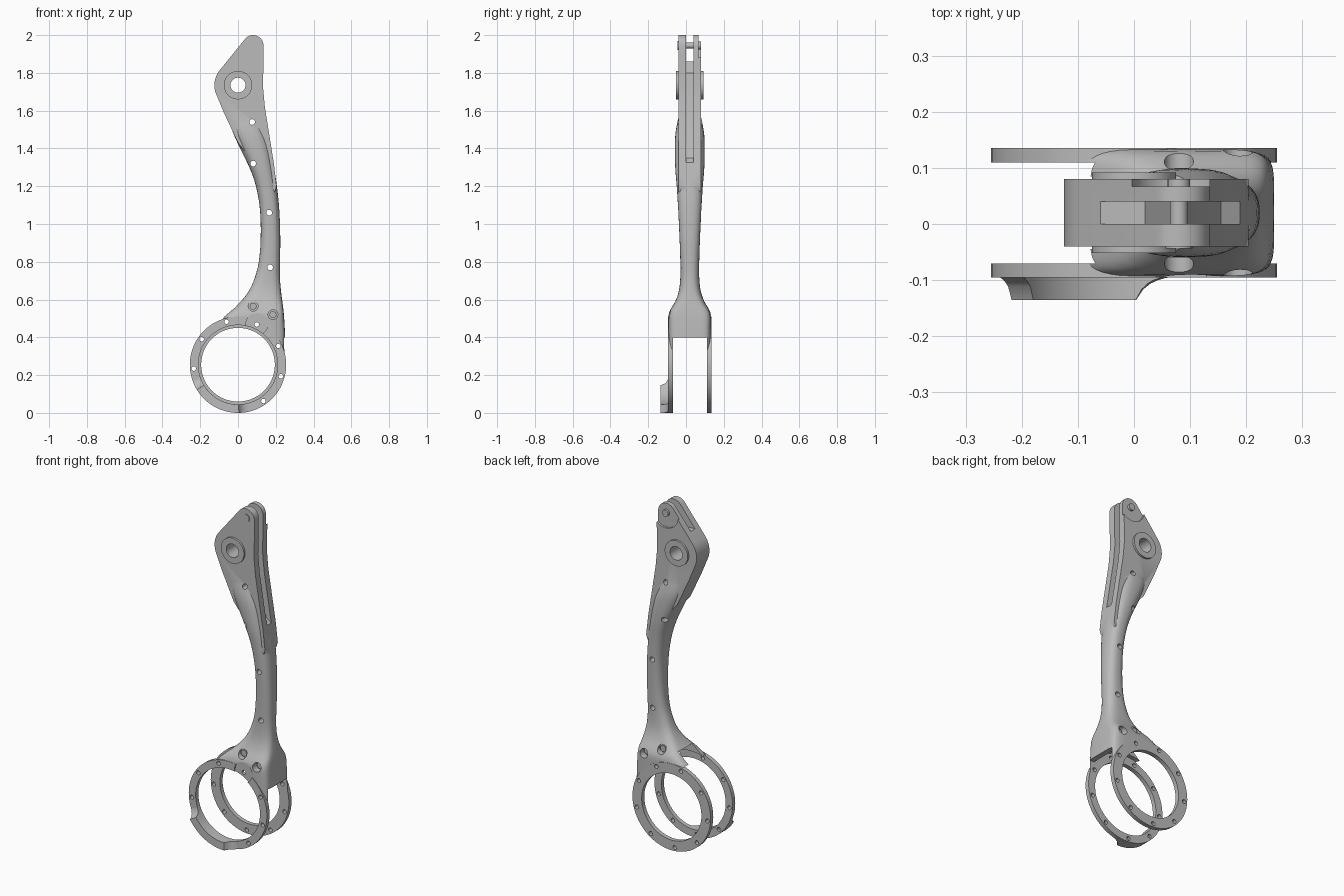
import bpy, bmesh, math
from mathutils import Matrix

if "Cube" in bpy.data.objects:
    bpy.data.objects.remove(bpy.data.objects["Cube"])

grey = bpy.data.materials.new("satin grey")
grey.use_nodes = True
grey.diffuse_color = (0.5, 0.5, 0.5, 1)
grey.node_tree.nodes["Principled BSDF"].inputs["Base Color"].default_value = (0.5, 0.5, 0.5, 1)

MID = 0.02              # y of the body's middle plane
RING_Z = 0.255          # height of the ring axis
EYE = (0.08, 1.945)     # upper pin
PIVOT = (0, 1.735)      # main bearing


def finish(name, bm):
    bmesh.ops.recalc_face_normals(bm, faces=bm.faces)
    me = bpy.data.meshes.new(name)
    bm.to_mesh(me)
    bm.free()
    me.materials.append(grey)
    ob = bpy.data.objects.new(name, me)
    bpy.context.collection.objects.link(ob)
    return ob


def cylinders(name, specs, sides=32):
    """Cylinders along y, each given as x, z, radius, y0, y1."""
    bm = bmesh.new()
    for x, z, r, y0, y1 in specs:
        m = Matrix.Translation((x, (y0 + y1) / 2, z)) @ Matrix.Rotation(math.pi / 2, 4, 'X')
        bmesh.ops.create_cone(bm, cap_ends=True, segments=sides, radius1=r,
                              radius2=r, depth=y1 - y0, matrix=m)
    return finish(name, bm)


def loft(name, sections):
    bm = bmesh.new()
    rows = [[bm.verts.new(p) for p in s] for s in sections]
    n = len(rows[0])
    for a, b in zip(rows, rows[1:]):
        for i in range(n):
            j = (i + 1) % n
            bm.faces.new((a[i], a[j], b[j], b[i]))
    bm.faces.new(rows[0])
    bm.faces.new(rows[-1])
    return finish(name, bm)


def prism(name, outline, y0, y1):
    return loft(name, [[(x, y, z) for x, z in outline] for y in (y0, y1)])


def arc(centre, r, a0, a1, n=12):
    steps = [math.radians(a0 + (a1 - a0) * i / n) for i in range(n + 1)]
    return [(centre[0] + r * math.cos(a), centre[1] + r * math.sin(a)) for a in steps]


def combine(ob, other, op):
    mod = ob.modifiers.new("cut", 'BOOLEAN')
    mod.operation, mod.solver, mod.object = op, 'EXACT', other
    bpy.context.view_layer.update()
    me = bpy.data.meshes.new_from_object(ob.evaluated_get(bpy.context.evaluated_depsgraph_get()))
    ob.modifiers.clear()
    ob.data = me
    bpy.data.objects.remove(other)


def smooth(ob, angle=32):
    bpy.ops.object.select_all(action='DESELECT')
    ob.select_set(True)
    bpy.context.view_layer.objects.active = ob
    bpy.ops.object.shade_smooth_by_angle(angle=math.radians(angle))


# Handle stations: height, left x, right x, half thickness, squareness
stations = [
    (0.25, -0.15, 0.252, 0.113, 7), (0.36, -0.15, 0.251, 0.113, 7),
    (0.46, -0.12, 0.247, 0.113, 7), (0.53, -0.05, 0.242, 0.11, 6),
    (0.59, 0.015, 0.235, 0.077, 4), (0.65, 0.06, 0.227, 0.057, 3),
    (0.72, 0.09, 0.222, 0.05, 2.6), (0.8, 0.11, 0.222, 0.05, 2.5),
    (0.92, 0.12, 0.224, 0.054, 2.5), (1.07, 0.117, 0.219, 0.061, 2.5),
    (1.2, 0.095, 0.206, 0.069, 2.5), (1.3, 0.06, 0.19, 0.077, 2.5),
    (1.42, 0.002, 0.168, 0.079, 2.5), (1.5, -0.032, 0.14, 0.073, 2.5),
    (1.6, -0.055, 0.1, 0.052, 2.5)]


def spline(a, b, c, d, t):
    return b + t / 2 * (c - a + t * (2 * a - 5 * b + 4 * c - d + t * (3 * (b - c) + d - a)))


def section(z, x0, x1, h, n, count=40):
    pts = []
    for i in range(count):
        a = 2 * math.pi * i / count
        c, s = math.cos(a), math.sin(a)
        pts.append(((x0 + x1) / 2 + (x1 - x0) / 2 * math.copysign(abs(c) ** (2 / n), c),
                    MID + h * math.copysign(abs(s) ** (2 / n), s), z))
    return pts


rows = []
for i in range(len(stations) - 1):
    quad = [stations[min(max(i + k, 0), len(stations) - 1)] for k in (-1, 0, 1, 2)]
    rows += [section(*[spline(*v, t / 3) for v in zip(*quad)]) for t in range(3)]
rows.append(section(*stations[-1]))
body = loft("arm_body", rows)

# Flat upper plate with rounded eye and pivot corner, tapering to a tongue
outline = arc(EYE, 0.055, 0, 142) + arc(PIVOT, 0.125, 142, 206)
outline += [(-0.075, 1.59), (0.0, 1.43), (0.1, 1.31), (0.195, 1.17), (0.204, 1.2),
            (0.19, 1.32), (0.166, 1.47), (0.142, 1.62), (0.132, 1.73), (0.135, 1.85)]
combine(body, prism("upper_plate", outline, MID - 0.06, MID + 0.06), 'UNION')

# Slot between the fork plates and down the edge
groove = [(-0.2, 1.86), (0.02, 1.86), (0.085, 1.8), (0.09, 1.7), (0.12, 1.5),
          (0.155, 1.35), (0.25, 1.28), (0.3, 2.1), (-0.2, 2.1)]
combine(body, prism("slot_cutter", groove, 0, 0.04), 'DIFFERENCE')

# Clearance between the two legs
box = [(-0.4, 0.1), (0.4, 0.1), (0.4, 0.4), (-0.4, 0.4)]
combine(body, prism("leg_cutter", box, -0.07, 0.11), 'DIFFERENCE')
for spec in ((0, RING_Z, 0.262, -0.07, 0.11), (-0.06, 0.3, 0.27, -0.045, 0.085)):
    combine(body, cylinders("yoke_cutter", [spec], 96), 'DIFFERENCE')

# Clamp rings at the front and back
for y0, y1 in ((-0.095, -0.07), (0.11, 0.135)):
    combine(body, cylinders("ring_disc", [(0, RING_Z, 0.255, y0, y1)], 96), 'UNION')
for r, y0, y1 in ((0.21, -0.2, 0.02), (0.195, 0.015, 0.2)):
    combine(body, cylinders("ring_bore", [(0, RING_Z, r, y0, y1)], 96), 'DIFFERENCE')

# Bores through the body and rings
holes = [(*PIVOT, 0.04, -0.2, 0.2)]
holes += [(x, z, 0.015, -0.2, 0.2) for x, z in
          ((0.075, 1.54), (0.08, 1.32), (0.165, 1.06), (0.17, 0.77))]
for i in range(9):
    a = math.radians(25 + 40 * i)
    holes.append((0.235 * math.cos(a), RING_Z + 0.235 * math.sin(a), 0.012, -0.2, 0.2))
combine(body, cylinders("hole_cutter", holes, 20), 'DIFFERENCE')

# Screw pockets in the yoke, and the thinned back of the eye
screws = ((0.08, 0.565), (0.185, 0.52))
pockets = []
for x, z in screws:
    pockets += [(x, z, 0.026, -0.2, MID - 0.072), (x, z, 0.026, MID + 0.072, 0.2)]
pockets += [(*EYE, 0.085, 0.067, 0.2), (0.1, 0.47, 0.058, -0.2, -0.087)]
combine(body, cylinders("pocket_cutter", pockets, 28), 'DIFFERENCE')
smooth(body)

# Thick pad on the lower front ring, with faired ends
pad = []
for i in range(33):
    deg = 197 + 91 * i / 32
    t = min(1, (deg - 197) / 14, (288 - deg) / 16)
    y = -0.094 - 0.041 * (1 - math.sqrt(max(0, 1 - t * t)))
    c, s = math.cos(math.radians(deg)), math.sin(math.radians(deg))
    pad.append([(r * c, yy, RING_Z + r * s)
                for r, yy in ((0.21, -0.085), (0.255, -0.085), (0.255, y), (0.21, y))])
smooth(loft("ring_pad", pad))

# Bearing collars on both faces
for name, y0, y1 in (("front_collar", -0.052, -0.03), ("back_collar", 0.07, 0.092)):
    collar = cylinders(name, [(*PIVOT, 0.075, y0, y1)], 48)
    combine(collar, cylinders("collar_bore", [(*PIVOT, 0.04, -0.2, 0.2)], 20), 'DIFFERENCE')
    smooth(collar)

# Eye pin and its heads
smooth(cylinders("eye_pin", [(*EYE, 0.016, -0.03, 0.07)], 24))
smooth(cylinders("eye_pin_heads", [(*EYE, 0.024, -0.044, -0.03), (*EYE, 0.02, 0.06, 0.08)], 24))

# Screw heads in the yoke pockets
smooth(cylinders("yoke_screws", [(x, z, 0.018, MID - 0.08, MID + 0.08) for x, z in screws], 24))
